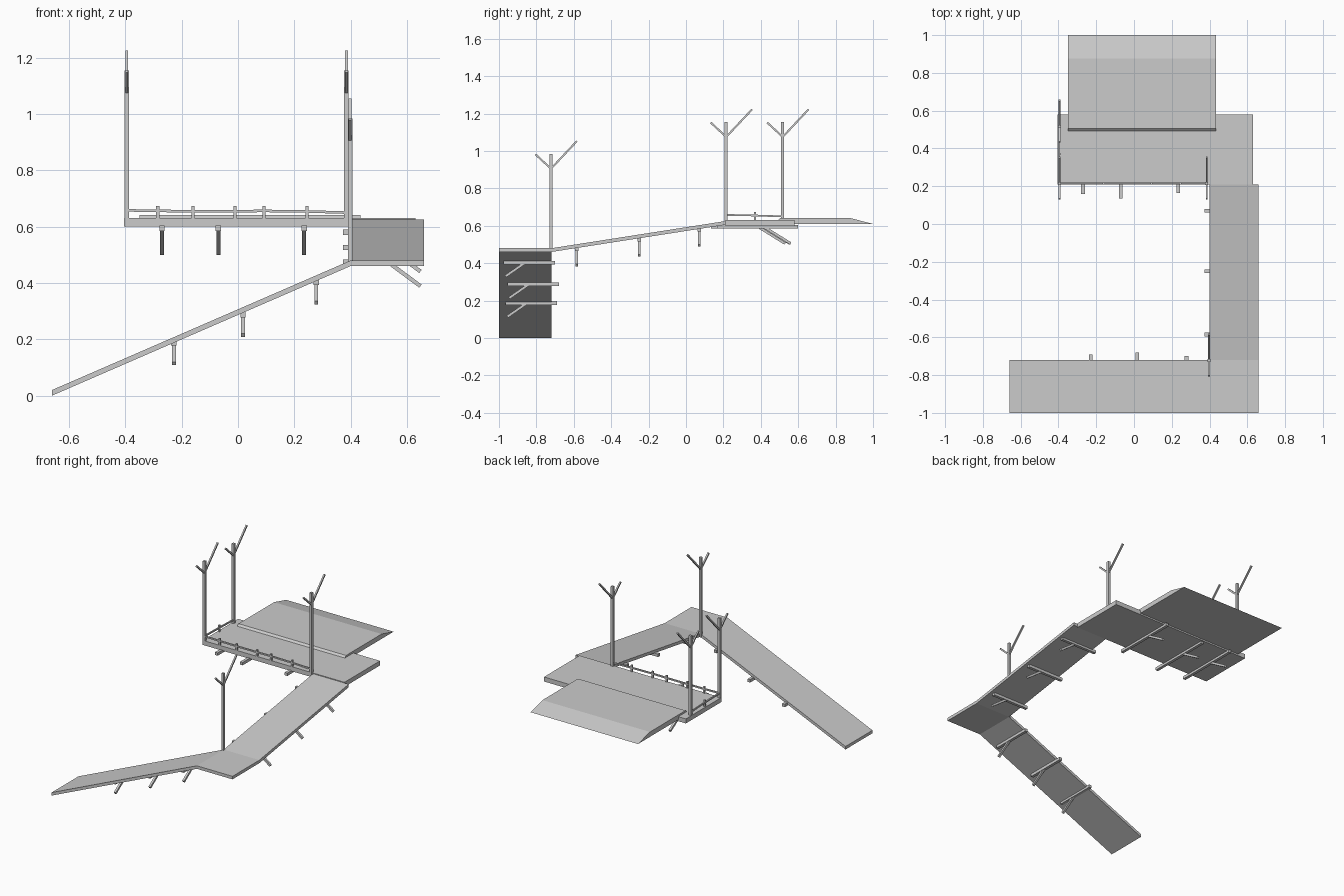
import bpy
import bmesh
from mathutils import Vector, Matrix

cube = bpy.data.objects.get("Cube")
if cube:
    bpy.data.objects.remove(cube, do_unlink=True)

# One plain grey for the whole walkway
grey = bpy.data.materials.new("plain grey")
grey.use_nodes = True
COLOUR = (0.6, 0.6, 0.6, 1)
grey.diffuse_color = COLOUR
grey.node_tree.nodes["Principled BSDF"].inputs["Base Color"].default_value = COLOUR


def finish(name, bm):
    bmesh.ops.recalc_face_normals(bm, faces=bm.faces)
    mesh = bpy.data.meshes.new(name)
    bm.to_mesh(mesh)
    bm.free()
    mesh.materials.append(grey)
    obj = bpy.data.objects.new(name, mesh)
    bpy.context.collection.objects.link(obj)
    return obj


def slab(name, axis, profile, lo, hi):
    """Extrude a side profile along x or y."""
    bm = bmesh.new()
    place = (lambda s, p: (s, p[0], p[1])) if axis == "x" else (lambda s, p: (p[0], s, p[1]))
    face = bm.faces.new([bm.verts.new(place(lo, p)) for p in profile])
    new = bmesh.ops.extrude_face_region(bm, geom=[face])["geom"]
    shift = Vector(place(hi - lo, (0, 0)))
    bmesh.ops.translate(bm, verts=[g for g in new if isinstance(g, bmesh.types.BMVert)], vec=shift)
    return finish(name, bm)


def rod(name, start, end, width=0.016):
    """Square bar between two points."""
    a, b = Vector(start), Vector(end)
    along = (b - a).normalized()
    side = Vector((1, 0, 0)) if abs(along.x) < 0.001 else Vector((0, 1, 0))
    turn = Matrix((side, along.cross(side), along)).transposed().to_4x4()
    size = Matrix.Diagonal((width, width, (b - a).length, 1))
    bm = bmesh.new()
    bmesh.ops.create_cube(bm, size=1, matrix=Matrix.Translation((a + b) / 2) @ turn @ size)
    return finish(name, bm)


def sloped(name, axis, start, end, lo, hi, thick=0.02):
    (a, za), (b, zb) = start, end
    slab(name, axis, [(a, za), (b, zb), (b, zb - thick), (a, za - thick)], lo, hi)


# Ramps, landing and deck
sloped("lower_ramp", "y", (-0.66, 0.02), (0.4, 0.48), -1, -0.72)
sloped("corner_landing", "y", (0.4, 0.48), (0.66, 0.48), -1, -0.72)
sloped("upper_ramp", "x", (-0.72, 0.48), (0.21, 0.625), 0.4, 0.66)
sloped("deck", "y", (-0.405, 0.63), (0.63, 0.63), 0.21, 0.58, 0.03)
slab("bridge_plate", "x", [(0.47, 0.61), (0.505, 0.642), (0.875, 0.642), (1, 0.61)], -0.35, 0.435)

# Forked posts
for i, (x, y, z) in enumerate([(-0.395, 0.215, 0.62), (-0.395, 0.517, 0.62),
                               (0.385, 0.215, 0.62), (0.398, -0.722, 0.46)]):
    top = z + 0.535 if i < 3 else z + 0.525
    rod(f"post_{i}", (x, y, z), (x, y, top))
    rod(f"long_branch_{i}", (x, y, top - 0.08), (x, y + 0.138, top + 0.067), 0.01)
    rod(f"short_branch_{i}", (x, y, top - 0.08), (x, y - 0.083, top - 0.003), 0.01)

# Slightly sagging handrails with short stakes
stakes = [-0.285, -0.16, -0.01, 0.093, 0.245]
xs = [-0.395] + stakes + [0.385]
zs = [0.658, 0.656, 0.655, 0.655, 0.656, 0.654, 0.65]
for i in range(len(xs) - 1):
    rod(f"front_rail_{i}", (xs[i], 0.215, zs[i]), (xs[i + 1], 0.215, zs[i + 1]), 0.009)
for i, x in enumerate(stakes):
    rod(f"front_stake_{i}", (x, 0.215, 0.625), (x, 0.215, 0.673), 0.011)
rod("side_rail_front", (-0.395, 0.215, 0.658), (-0.395, 0.37, 0.655), 0.009)
rod("side_rail_back", (-0.395, 0.37, 0.655), (-0.395, 0.517, 0.65), 0.009)
rod("side_stake", (-0.395, 0.37, 0.625), (-0.395, 0.37, 0.673), 0.011)

# Support beams with angled braces below each section
for i, (x, z, y) in enumerate([(-0.228, 0.187, -0.69), (0.018, 0.287, -0.68), (0.278, 0.403, -0.7)]):
    rod(f"lower_beam_{i}", (x, y, z), (x, y - 0.275, z), 0.019)
    rod(f"lower_brace_{i}", (x, y - 0.16, z), (x, y - 0.265, z - 0.073), 0.014)
for i, (y, z, x) in enumerate([(-0.585, 0.474, 0.373), (-0.25, 0.526, 0.373), (0.07, 0.58, 0.373)]):
    rod(f"upper_beam_{i}", (x, y, z), (x + 0.265, y, z), 0.019)
    rod(f"upper_brace_{i}", (x + 0.16, y, z), (x + 0.275, y, z - 0.085), 0.014)
for i, (x, y) in enumerate([(-0.27, 0.16), (-0.07, 0.135), (0.235, 0.165)]):
    rod(f"deck_beam_{i}", (x, y, 0.595), (x, y + 0.435, 0.595), 0.019)
    rod(f"deck_brace_{i}", (x, y + 0.25, 0.595), (x, y + 0.395, 0.505), 0.014)
